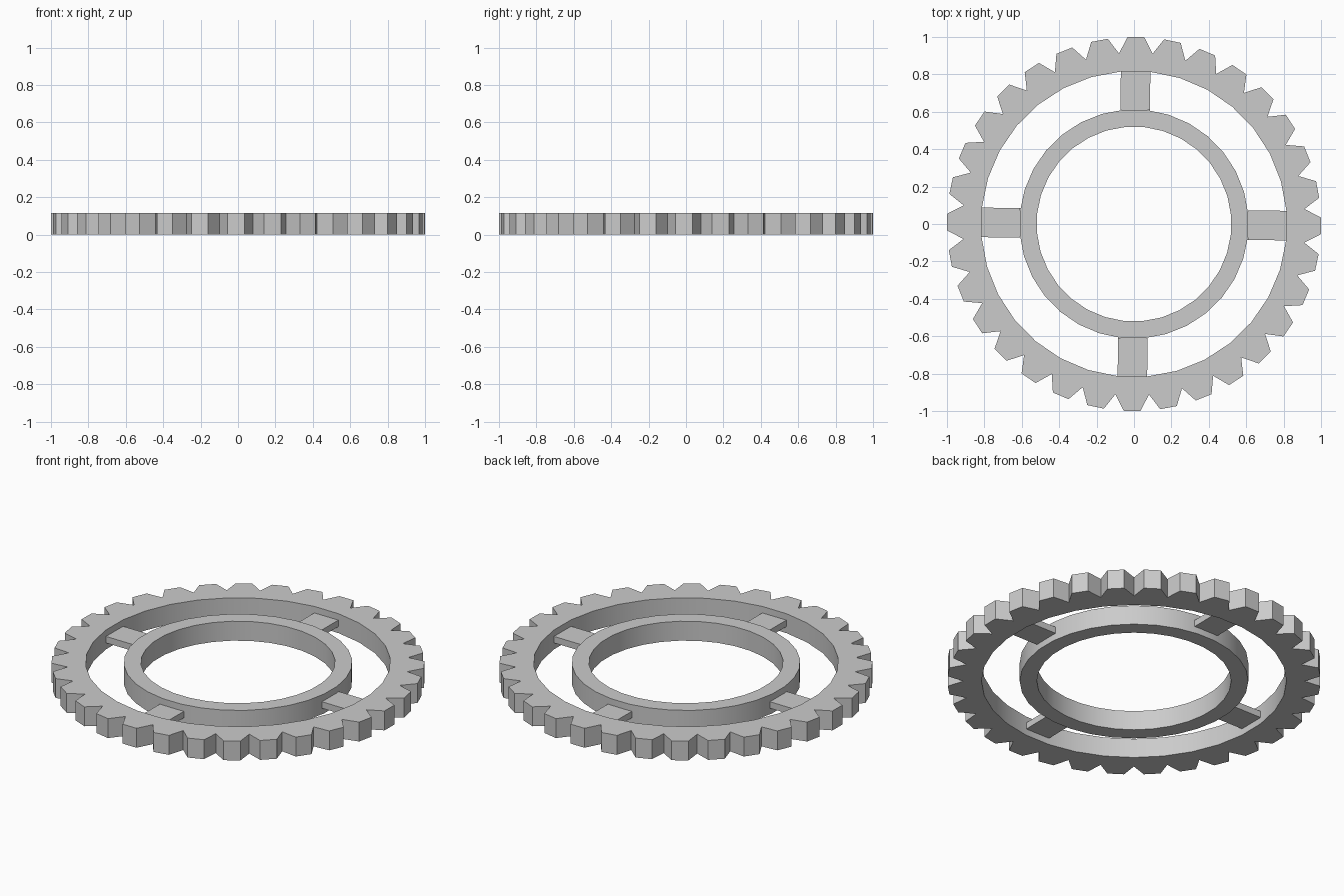
import bpy, bmesh
from math import sin, cos, pi, radians
from mathutils import Matrix

if "Cube" in bpy.data.objects:
    bpy.data.objects.remove(bpy.data.objects["Cube"], do_unlink=True)

HEIGHT = 0.115
TEETH = 32
STEP = 2 * pi / TEETH
TILT = radians(-0.6)      # slight turn of the whole gear
TIP = radians(2.6)        # half the angular width of a tooth tip

steel = bpy.data.materials.new("light_grey_metal")
steel.use_nodes = True
steel.diffuse_color = (0.6, 0.6, 0.6, 1)
steel.node_tree.nodes["Principled BSDF"].inputs["Base Color"].default_value = (0.6, 0.6, 0.6, 1)


def finish(name, bm):
    bmesh.ops.recalc_face_normals(bm, faces=bm.faces)
    mesh = bpy.data.meshes.new(name)
    bm.to_mesh(mesh)
    bm.free()
    mesh.materials.append(steel)
    obj = bpy.data.objects.new(name, mesh)
    bpy.context.collection.objects.link(obj)
    bpy.ops.object.select_all(action='DESELECT')
    obj.select_set(True)
    bpy.context.view_layer.objects.active = obj
    bpy.ops.object.shade_smooth_by_angle(angle=radians(25))
    return obj


def ring(name, inner_radius, outline):
    """Extruded ring; outline lists (angle, radius) from one notch to the next."""
    bm = bmesh.new()

    def point(angle, radius):
        return bm.verts.new((radius * cos(angle + TILT), radius * sin(angle + TILT), 0))

    for i in range(TEETH):
        mid = i * STEP
        outer = [point(mid + a, r) for a, r in outline]
        inner = [point(mid + s * STEP / 2, inner_radius) for s in (1, -1)]
        bm.faces.new(outer + inner)
    bmesh.ops.remove_doubles(bm, verts=bm.verts, dist=0.0005)
    top = bmesh.ops.extrude_face_region(bm, geom=bm.faces[:])["geom"]
    bmesh.ops.translate(bm, vec=(0, 0, HEIGHT),
                        verts=[g for g in top if isinstance(g, bmesh.types.BMVert)])
    return finish(name, bm)


# Toothed outer rim: pointed notches between flat-tipped teeth
ring("toothed_rim", 0.818,
     [(-STEP / 2, 0.915), (-TIP, 1.0), (TIP, 1.0), (STEP / 2, 0.915)])

# Plain inner hub ring
ring("hub_ring", 0.521, [(-STEP / 2, 0.613), (STEP / 2, 0.613)])

# Four thin spokes at mid height
for i, side in enumerate(("left", "back", "right", "front")):
    bm = bmesh.new()
    bmesh.ops.create_cube(bm, size=1)
    bmesh.ops.scale(bm, vec=(0.206, 0.158, HEIGHT / 3), verts=bm.verts)
    bmesh.ops.translate(bm, vec=(0.712, 0, HEIGHT / 2), verts=bm.verts)
    bmesh.ops.rotate(bm, matrix=Matrix.Rotation(i * pi / 2 + TILT, 3, 'Z'), verts=bm.verts)
    finish(side + "_spoke", bm)
